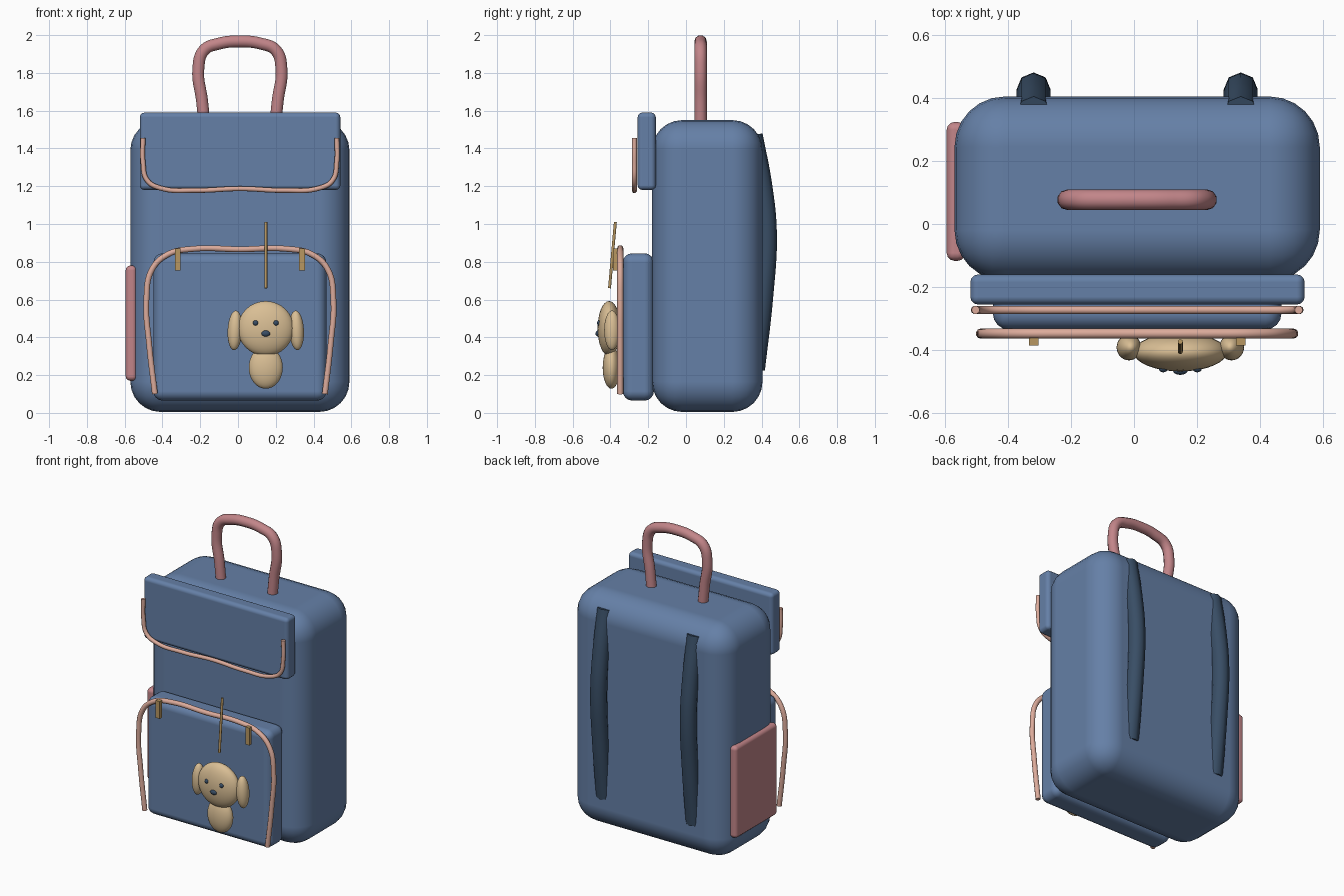
import bpy
from math import radians
from mathutils import Vector

cube = bpy.data.objects.get("Cube")
if cube:
    bpy.data.objects.remove(cube, do_unlink=True)

MID = 0.01    # centre line of the bag in x


def material(name, rgb):
    mat = bpy.data.materials.new(name)
    mat.use_nodes = True
    color = (*rgb, 1)
    mat.diffuse_color = color
    bsdf = next(n for n in mat.node_tree.nodes if n.type == 'BSDF_PRINCIPLED')
    bsdf.inputs["Base Color"].default_value = color
    return mat


BLUE = material("denim blue", (0.13, 0.215, 0.385))
NAVY = material("dark navy", (0.04, 0.075, 0.13))
ROSE = material("dusty rose", (0.54, 0.235, 0.25))
PEACH = material("peach piping", (0.72, 0.41, 0.33))
GOLD = material("brass", (0.48, 0.31, 0.12))
CREAM = material("cream plush", (0.70, 0.52, 0.30))


def finish(obj, name, mat):
    obj.name = obj.data.name = name
    obj.data.materials.clear()
    obj.data.materials.append(mat)
    return obj


def smooth(obj):
    bpy.ops.object.select_all(action='DESELECT')
    obj.select_set(True)
    bpy.context.view_layer.objects.active = obj
    bpy.ops.object.shade_smooth_by_angle(angle=radians(40))


def box(name, mat, low, high, bevel=0.0, segments=3):
    """Rounded box between two corners."""
    low, high = Vector(low), Vector(high)
    bpy.ops.mesh.primitive_cube_add(size=1, location=(low + high) / 2)
    obj = finish(bpy.context.object, name, mat)
    obj.scale = high - low
    bpy.ops.object.transform_apply(location=False, rotation=False, scale=True)
    if bevel:
        smooth(obj)
        mod = obj.modifiers.new("Rounded edges", 'BEVEL')
        mod.width, mod.segments = bevel, segments
        mod.harden_normals = True
    return obj


def ball(name, mat, center, radii, tilt=0):
    bpy.ops.mesh.primitive_uv_sphere_add(segments=32, ring_count=16, radius=1,
                                         location=center)
    obj = finish(bpy.context.object, name, mat)
    obj.scale = radii
    obj.rotation_euler.y = radians(tilt)
    smooth(obj)
    return obj


def tube(name, mat, points, radius, roundness=3):
    """Smooth round tube through the points, stored as a mesh."""
    curve = bpy.data.curves.new(name, 'CURVE')
    curve.dimensions = '3D'
    curve.resolution_u = 8
    curve.bevel_depth, curve.bevel_resolution = radius, roundness
    curve.use_fill_caps = True
    spline = curve.splines.new('BEZIER')
    spline.bezier_points.add(len(points) - 1)
    for bp, co in zip(spline.bezier_points, points):
        bp.co = co
        bp.handle_left_type = bp.handle_right_type = 'AUTO'
    obj = bpy.data.objects.new(name, curve)
    bpy.context.collection.objects.link(obj)
    bpy.ops.object.select_all(action='DESELECT')
    obj.select_set(True)
    bpy.context.view_layer.objects.active = obj
    bpy.ops.object.convert(target='MESH')
    obj = finish(bpy.context.object, name, mat)
    bpy.ops.object.shade_smooth_by_angle(angle=radians(60))
    return obj


def arch(half, y):
    """Mirror (half width, z) points, the last one on the centre line."""
    left = [(MID - w, y, z) for w, z in half]
    right = [(MID + w, y, z) for w, z in reversed(half[:-1])]
    return left + right


# Bag body, flap and pockets
box("bag_body", BLUE, (-0.57, -0.18, 0.005), (0.59, 0.405, 1.55), 0.16, 6)
box("top_flap", BLUE, (-0.52, -0.256, 1.18), (0.542, -0.16, 1.59), 0.025)
box("front_pocket", BLUE, (-0.448, -0.335, 0.065), (0.468, -0.17, 0.845), 0.05, 4)
box("side_pocket", ROSE, (-0.595, -0.117, 0.17), (-0.535, 0.324, 0.78), 0.025)

# Carrying handle
tube("carry_handle", ROSE,
     arch([(0.185, 1.5), (0.2, 1.65), (0.22, 1.82), (0.19, 1.92),
           (0.11, 1.955), (0, 1.967)], 0.077), 0.033)

# Piping on the flap and the front pocket
tube("flap_piping", PEACH,
     arch([(0.513, 1.455), (0.513, 1.33), (0.49, 1.23), (0.42, 1.19),
           (0.23, 1.178), (0, 1.187)], -0.273), 0.013)
tube("pocket_piping", PEACH,
     arch([(0.45, 0.10), (0.48, 0.36), (0.495, 0.6), (0.465, 0.76),
           (0.38, 0.84), (0.25, 0.868), (0, 0.866)], -0.348), 0.016)

# Shoulder straps and zip pulls, one on each side
for side, label in ((-1, "right"), (1, "left")):
    x = MID + side * 0.329
    tube(label + "_shoulder_strap", NAVY,
         [(x, 0.352, 1.47), (x, 0.403, 1.2), (x, 0.427, 0.95),
          (x, 0.408, 0.62), (x, 0.364, 0.23)], 0.054, 2)
    box(label + "_zip_pull", GOLD, (x - 0.015, -0.386, 0.755),
        (x + 0.015, -0.362, 0.87))

# Hanging plush charm
CX = 0.147
tube("charm_cord", GOLD, [(CX, -0.405, 0.66), (CX, -0.374, 1.01)], 0.008)
ball("charm_body", CREAM, (CX, -0.395, 0.24), (0.09, 0.046, 0.112))
ball("charm_head", CREAM, (CX, -0.407, 0.447), (0.148, 0.061, 0.145))
ball("charm_nose", NAVY, (CX, -0.466, 0.42), (0.023, 0.013, 0.016))
for side, label in ((-1, "right"), (1, "left")):
    ball(label + "_charm_ear", CREAM, (CX + side * 0.163, -0.392, 0.437),
         (0.039, 0.041, 0.105), side * -3)
    ball(label + "_charm_eye", NAVY, (CX + side * 0.054, -0.46, 0.476),
         (0.014, 0.011, 0.014))
